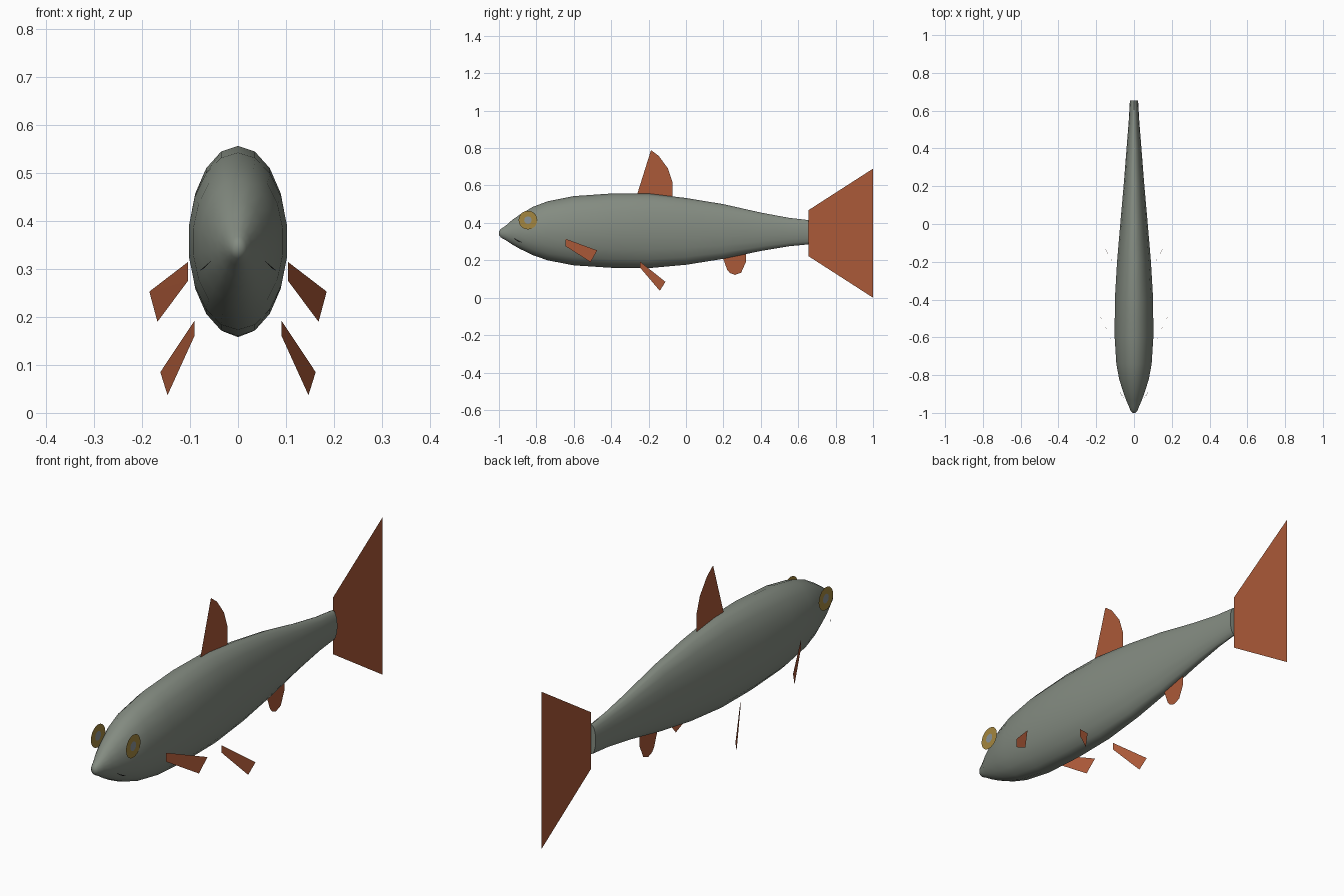
import bpy
import bmesh
from math import sin, cos, tau, radians

default_cube = bpy.data.objects.get("Cube")
if default_cube:
    bpy.data.objects.remove(default_cube, do_unlink=True)


def make_material(name, red, green, blue):
    material = bpy.data.materials.new(name)
    material.use_nodes = True
    colour = (red, green, blue, 1)
    material.diffuse_color = colour
    shader = next(n for n in material.node_tree.nodes if n.type == "BSDF_PRINCIPLED")
    shader.inputs["Base Color"].default_value = colour
    return material


scale_grey = make_material("scale grey", .23, .26, .22)
fin_red = make_material("fin red", .41, .10, .04)
eye_gold = make_material("eye gold", .37, .24, .05)
pupil_grey = make_material("pupil blue grey", .25, .29, .31)
mouth_dark = make_material("mouth dark", .03, .03, .03)


def add_object(name, mesh_data, *materials):
    mesh = bpy.data.meshes.new(name)
    mesh_data.to_mesh(mesh)
    mesh_data.free()
    for material in materials:
        mesh.materials.append(material)
    part = bpy.data.objects.new(name, mesh)
    bpy.context.collection.objects.link(part)
    return part


def add_plate(name, points, material):
    """Flat sheet outlined by points."""
    bm = bmesh.new()
    bm.faces.new([bm.verts.new(p) for p in points])
    bmesh.ops.triangulate(bm, faces=bm.faces[:])
    return add_object(name, bm, material)


def add_pair(name, points, material):
    """Matching plates on both flanks."""
    for side, sign in (("left", 1), ("right", -1)):
        add_plate(side + "_" + name, [(sign * x, y, z) for x, y, z in points], material)


# Body: oval rings lofted along the length (y, half width, bottom, top)
SIDES = 18
stations = [
    (-1, .008, .335, .355), (-.99, .018, .322, .368), (-.965, .028, .308, .384),
    (-.93, .043, .285, .415), (-.89, .058, .262, .443), (-.82, .08, .228, .485),
    (-.74, .095, .2, .515), (-.6, .104, .173, .543), (-.4, .103, .16, .557),
    (-.2, .091, .158, .557), (0, .074, .176, .533), (.2, .056, .208, .5),
    (.4, .04, .25, .455), (.55, .028, .275, .427), (.655, .022, .285, .415),
]
bm = bmesh.new()
rings = []
for y, width, bottom, top in stations:
    middle, height = (top + bottom) / 2, (top - bottom) / 2
    rings.append([
        bm.verts.new((width * sin(tau * i / SIDES), y, middle + height * cos(tau * i / SIDES)))
        for i in range(SIDES)
    ])
for ring, following in zip(rings, rings[1:]):
    for i in range(SIDES):
        j = (i + 1) % SIDES
        bm.faces.new((ring[i], ring[j], following[j], following[i]))
bm.faces.new(rings[0])
bm.faces.new(rings[-1])
bmesh.ops.recalc_face_normals(bm, faces=bm.faces[:])
body = add_object("body", bm, scale_grey)
bpy.context.view_layer.objects.active = body
body.select_set(True)
bpy.ops.object.shade_smooth_by_angle(angle=radians(50))
body.select_set(False)

# Centre fins, outlined as (y, z)
centre_fins = {
    "dorsal_fin": [(-.262, .55), (-.187, .789), (-.145, .757), (-.096, .69),
                   (-.072, .618), (-.072, .54)],
    "anal_fin": [(.198, .21), (.22, .15), (.235, .132), (.262, .122), (.295, .134),
                 (.32, .19), (.32, .245)],
}
# Forked tail: upper half reflected about its centre line
tail_middle = .345
upper = [(.655, .123), (1, .345), (.866, .195)]
centre_fins["tail_fin"] = (
    [(y, tail_middle + h) for y, h in upper] + [(.823, tail_middle)]
    + [(y, tail_middle - h) for y, h in reversed(upper)]
)
for name, outline in centre_fins.items():
    add_plate(name, [(0, y, z) for y, z in outline], fin_red)

# Paired fins
add_pair("pectoral_fin", [(.104, -.645, .315), (.185, -.475, .253),
                          (.168, -.51, .19), (.104, -.645, .276)], fin_red)
add_pair("pelvic_fin", [(.091, -.245, .192), (.162, -.11, .085),
                        (.147, -.14, .037), (.091, -.245, .16)], fin_red)

# Mouth corners
add_pair("mouth_corner", [(.055, -.92, .318), (.081, -.88, .296),
                          (.07, -.9, .302)], mouth_dark)

# Eyes: gold ring with a pupil in the middle
EYE_SIDES = 20
for side, sign in (("left", 1), ("right", -1)):
    bm = bmesh.new()
    inner, outer = [
        [bm.verts.new((sign * .085, -.845 + radius * cos(tau * i / EYE_SIDES),
                       .415 + radius * sin(tau * i / EYE_SIDES)))
         for i in range(EYE_SIDES)]
        for radius in (.02, .05)
    ]
    bm.faces.new(inner).material_index = 1
    for i in range(EYE_SIDES):
        j = (i + 1) % EYE_SIDES
        bm.faces.new((inner[i], outer[i], outer[j], inner[j]))
    if sign < 0:
        bmesh.ops.reverse_faces(bm, faces=bm.faces[:])
    add_object(side + "_eye", bm, eye_gold, pupil_grey)
